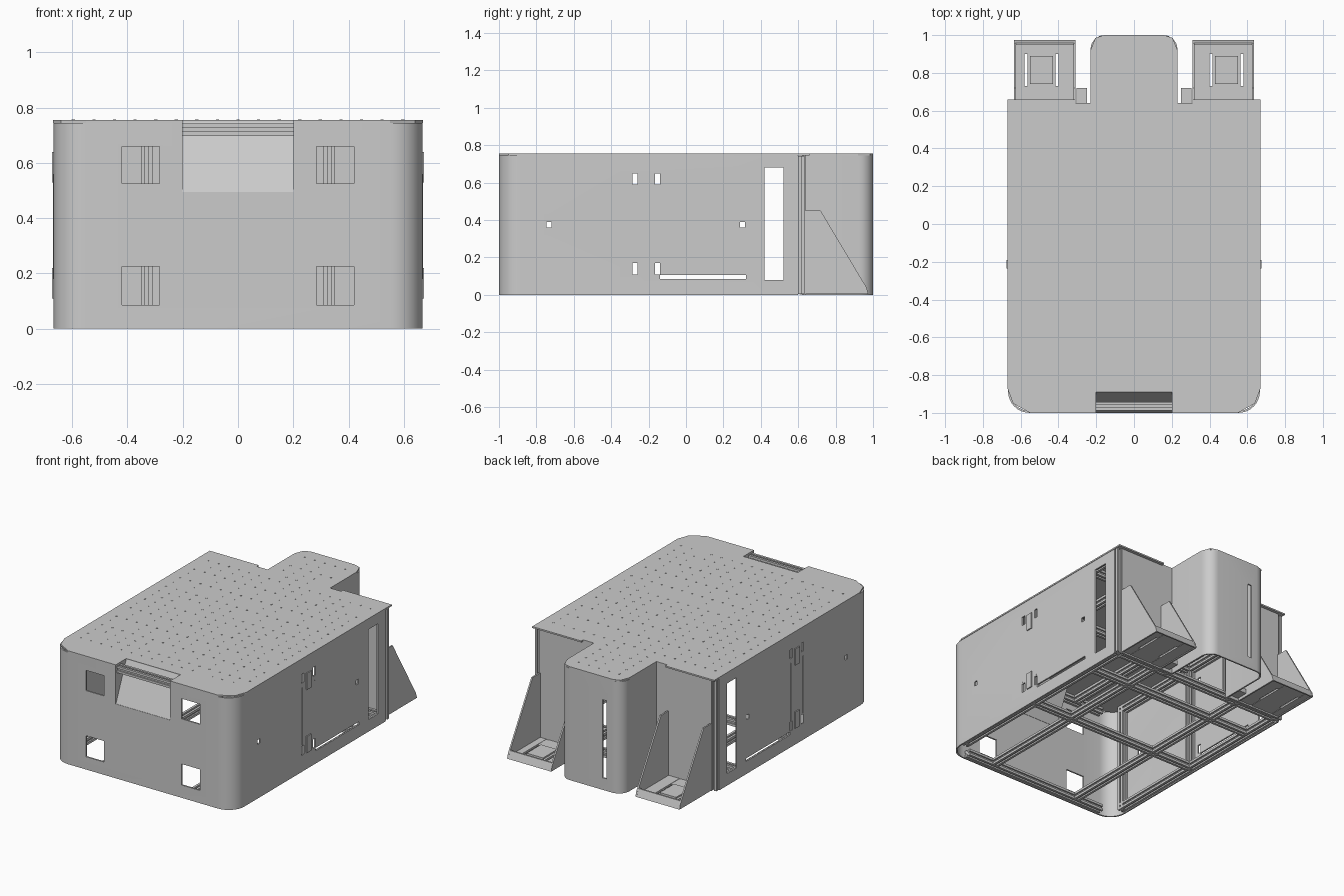
import bpy, bmesh, math
from mathutils import Matrix, Vector

cube = bpy.data.objects.get("Cube")
if cube:
    bpy.data.objects.remove(cube, do_unlink=True)

grey = bpy.data.materials.new("sheet_metal_grey")
grey.use_nodes = True
grey.diffuse_color = (0.6, 0.6, 0.6, 1)
grey.node_tree.nodes["Principled BSDF"].inputs["Base Color"].default_value = (0.6, 0.6, 0.6, 1)

TOP = 0.745      # underside of the deck
T = 0.01         # sheet thickness


def finish(name, bm, smooth=False):
    bmesh.ops.recalc_face_normals(bm, faces=bm.faces)
    mesh = bpy.data.meshes.new(name)
    bm.to_mesh(mesh)
    bm.free()
    mesh.materials.append(grey)
    ob = bpy.data.objects.new(name, mesh)
    bpy.context.collection.objects.link(ob)
    if smooth:
        activate(ob)
        bpy.ops.object.shade_smooth_by_angle(angle=math.radians(35))
    return ob


def activate(ob):
    bpy.ops.object.select_all(action='DESELECT')
    bpy.context.view_layer.objects.active = ob
    ob.select_set(True)


def add_box(bm, x, y, z):
    """Box from three (low, high) ranges."""
    size = [b - a for a, b in (x, y, z)]
    mid = [(a + b) / 2 for a, b in (x, y, z)]
    m = Matrix.Translation(mid) @ Matrix.Diagonal((*size, 1))
    bmesh.ops.create_cube(bm, size=1, matrix=m)


def boxes(name, ranges):
    bm = bmesh.new()
    for r in ranges:
        add_box(bm, *r)
    return finish(name, bm)


def add_prism(bm, points, direction):
    face = bm.faces.new([bm.verts.new(p) for p in points])
    ext = bmesh.ops.extrude_face_region(bm, geom=[face])
    moved = [v for v in ext["geom"] if isinstance(v, bmesh.types.BMVert)]
    bmesh.ops.translate(bm, verts=moved, vec=Vector(direction))


def prism(name, points, direction):
    bm = bmesh.new()
    add_prism(bm, points, direction)
    return finish(name, bm)


def arc(cx, cy, r, start, end, steps=8):
    return [(cx + r * math.cos(math.radians(start + (end - start) * i / steps)),
             cy + r * math.sin(math.radians(start + (end - start) * i / steps)))
            for i in range(steps + 1)]


def wall(name, path, z0, z1, cuts=()):
    """Upright bent sheet along a plan path, with box-shaped openings."""
    bm = bmesh.new()
    low = [bm.verts.new((x, y, z0)) for x, y in path]
    high = [bm.verts.new((x, y, z1)) for x, y in path]
    for i in range(len(path) - 1):
        bm.faces.new((low[i], low[i + 1], high[i + 1], high[i]))
    ob = finish(name, bm)
    activate(ob)
    sheet = ob.modifiers.new("sheet", 'SOLIDIFY')
    sheet.thickness = T
    sheet.offset = 0
    bpy.ops.object.modifier_apply(modifier="sheet")
    if cuts:
        cutter = boxes("cutter", cuts)
        cutter.hide_render = True
        cut = ob.modifiers.new("cut", 'BOOLEAN')
        cut.operation = 'DIFFERENCE'
        cut.solver = 'EXACT'
        cut.object = cutter
        activate(ob)
        bpy.ops.object.modifier_apply(modifier="cut")
        bpy.data.objects.remove(cutter, do_unlink=True)
    activate(ob)
    bpy.ops.object.shade_smooth_by_angle(angle=math.radians(35))
    return ob


def mirrored(points):
    return points + [(-x, y) for x, y in reversed(points)]


def flip(r, s):
    return tuple(sorted((r[0] * s, r[1] * s)))


# Main shell: two sides and a rounded front, with windows and side slots
side = 0.662
half = [(side, 0.6)] + arc(0.552, -0.885, 0.11, 0, -90)
across = (-0.8, 0.8)
cuts = [(flip((0.285, 0.42), s), (-1.1, -0.9), z)
        for s in (1, -1) for z in ((0.085, 0.225), (0.525, 0.66))]
cuts.append(((-0.2, 0.2), (-1.1, -0.9), (0.495, 0.8)))
cuts.append((across, (0.42, 0.52), (0.08, 0.68)))
cuts.append((across, (-0.14, 0.32), (0.085, 0.105)))
cuts += [(across, (y, y + 0.025), (z, z + 0.06))
         for y in (-0.285, -0.165) for z in (0.11, 0.59)]
cuts += [(across, (y, y + 0.025), (0.36, 0.39)) for y in (-0.745, 0.29)]
wall("body_shell", mirrored(half), 0, TOP, cuts)

# Rear column with rounded corners and a narrow slit
rear = [(0.225, 0.62)] + arc(0.155, 0.925, 0.07, 0, 90)
wall("rear_column", mirrored(rear), 0, TOP, [((-0.115, -0.085), (0.9, 1.1), (0.08, 0.6))])

# Top deck with the display notch and the rear tongue
edge = [(0.2, -0.89), (0.2, -1), (0.55, -1), (0.64, -0.95), (0.67, -0.87), (0.67, 0.66),
        (0.31, 0.66), (0.31, 0.64), (0.23, 0.64), (0.23, 0.92), (0.205, 0.985), (0.16, 1)]
prism("top_deck", [(x, y, TOP) for x, y in mirrored(edge)], (0, 0, T))

# Fixing studs on the deck grid
step = 0.0745
bm = bmesh.new()
for i in range(-8, 9):
    for j in range(-11, 13):
        x, y = i * step, 0.02 + j * step
        if y > 0.6 and abs(x) > 0.2 or y < -0.84 and abs(x) < 0.24:
            continue
        bmesh.ops.create_cone(bm, cap_ends=True, segments=8, radius1=0.006, radius2=0.006,
                              depth=0.003, matrix=Matrix.Translation((x, y, TOP + T)))
finish("deck_studs", bm)

# Tilted display with side cheeks
prism("display_plate", [(-0.2, -0.998, 0.495), (-0.2, -0.89, 0.75),
                        (-0.2, -0.88, 0.75), (-0.2, -0.988, 0.495)], (0.4, 0, 0))
for s, label in ((1, "left"), (-1, "right")):
    prism("display_cheek_" + label, [(s * 0.2, -0.995, 0.495), (s * 0.2, -0.995, TOP),
                                     (s * 0.2, -0.885, TOP)], (s * 0.006, 0, 0))


# Slotted frame beams
def beam_profile(h):
    w, d = h * 0.3, h * 0.45
    corner = [(h, -h), (h, -w), (h - d, -w), (h - d, w), (h, w)]
    points = []
    for k in range(4):
        c, s = round(math.cos(k * math.pi / 2)), round(math.sin(k * math.pi / 2))
        points += [(a * c - b * s, a * s + b * c) for a, b in corner]
    return points


def add_beam(bm, start, axis, length, h=0.022):
    x, y, z = start
    place = {"x": lambda a, b: (x, y + a, z + b),
             "y": lambda a, b: (x + a, y, z + b),
             "z": lambda a, b: (x + a, y + b, z)}[axis]
    vec = [length if c == axis else 0 for c in "xyz"]
    add_prism(bm, [place(a, b) for a, b in beam_profile(h)], vec)


bm = bmesh.new()
for z in (0.025, 0.72):
    for x in (0.63, 0.33, -0.33, -0.63):
        inset = 0.12 if abs(x) > 0.5 else 0.05
        add_beam(bm, (x, -1 + inset, z), "y", 1.58 - inset)
    add_beam(bm, (-0.54, -0.965, z), "x", 1.08)
    for y in (-0.21, 0.34, 0.6):
        add_beam(bm, (-0.61, y, z), "x", 1.22)
finish("frame_beams", bm)

bm = bmesh.new()
for s in (1, -1):
    for x, y in ((0.63, -0.86), (0.63, -0.21), (0.645, 0.612), (0.33, 0.6), (0.25, 0.6)):
        add_beam(bm, (s * x, y, 0.005), "z", 0.738)
finish("frame_posts", bm)

# Parts repeated on both sides
for s, label in ((1, "left"), (-1, "right")):
    boxes("rear_panel_" + label, [(flip((0.22, 0.635), s), (0.628, 0.64), (0, TOP))])

    # Rear tray: slotted floor, raised frame, end lip and sloping gussets
    whole = flip((0.315, 0.63), s)
    boxes("tray_floor_" + label, [
        (flip((0.315, 0.4), s), (0.64, 0.96), (0.01, 0.022)),
        (flip((0.415, 0.565), s), (0.64, 0.96), (0.01, 0.022)),
        (flip((0.58, 0.63), s), (0.64, 0.96), (0.01, 0.022)),
        (whole, (0.64, 0.73), (0.012, 0.02)),
        (whole, (0.9, 0.96), (0.012, 0.02))])
    boxes("tray_pad_" + label, [(flip((0.43, 0.55), s), (0.74, 0.89), (0.022, 0.032))])
    prism("tray_lip_" + label, [(whole[0], 0.965, 0.005), (whole[0], 0.975, 0.005),
                                (whole[0], 0.958, 0.055), (whole[0], 0.948, 0.055)],
          (whole[1] - whole[0], 0, 0))
    for x, where in ((0.31, "inner"), (0.625, "outer")):
        prism(f"tray_gusset_{where}_{label}",
              [(s * x, 0.59, 0.005), (s * x, 0.975, 0.005), (s * x, 0.965, 0.04),
               (s * x, 0.72, 0.45), (s * x, 0.59, 0.45)], (s * T, 0, 0))
    boxes("tray_clip_" + label, [(flip((0.25, 0.305), s), (0.64, 0.72), (0.02, 0.05))])

    # Side trim: door seams and latches
    skin = flip((0.664, 0.67), s)
    boxes("side_seams_" + label, [(skin, (y, y + 0.005), (0.18, 0.56)) for y in (-0.28, -0.15)])
    boxes("side_latches_" + label, [(flip((0.66, 0.674), s), (-0.235, -0.19), z)
                                    for z in ((0.11, 0.22), (0.53, 0.64))])

# Round screw heads on the front
bm = bmesh.new()
spots = [(x * s, z) for s in (1, -1)
         for x, z in ((0.5, 0.71), (0.5, 0.035), (0.17, 0.035), (0.48, 0.375), (0.17, 0.48))]
for x, z in spots:
    m = Matrix.Translation((x, -0.999 + 0.002, z)) @ Matrix.Rotation(math.pi / 2, 4, 'X')
    bmesh.ops.create_cone(bm, cap_ends=True, segments=10, radius1=0.007, radius2=0.007,
                          depth=0.005, matrix=m)
finish("front_screws", bm)
